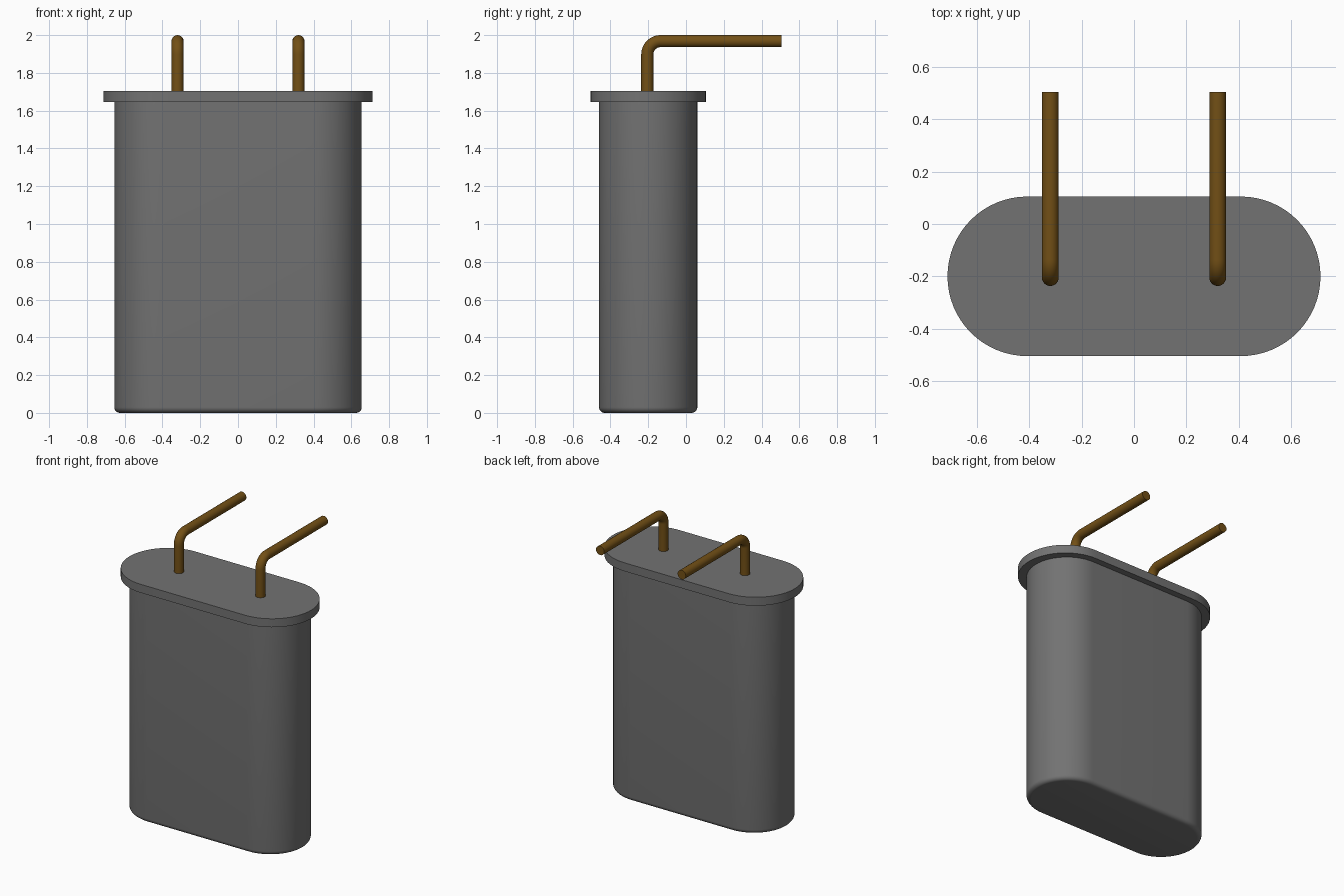
import bpy, bmesh, math
from mathutils import Vector

old = bpy.data.objects.get("Cube")
if old:
    bpy.data.objects.remove(old, do_unlink=True)


def material(name, rgb):
    m = bpy.data.materials.new(name)
    m.use_nodes = True
    m.diffuse_color = (*rgb, 1)
    m.node_tree.nodes["Principled BSDF"].inputs["Base Color"].default_value = (*rgb, 1)
    return m


CASE = material("grey metal", (0.17, 0.17, 0.17))
LEAD = material("dark brass", (0.17, 0.08, 0.008))
CENTRE_Y = -0.20


def build(name, rings, mat):
    """Skin a list of equal-length rings and cap both ends."""
    bm = bmesh.new()
    loops = [[bm.verts.new(p) for p in ring] for ring in rings]
    for a, b in zip(loops, loops[1:]):
        for i in range(len(a)):
            j = (i + 1) % len(a)
            bm.faces.new((a[i], a[j], b[j], b[i]))
    bm.faces.new(loops[0])
    bm.faces.new(loops[-1])
    bmesh.ops.recalc_face_normals(bm, faces=bm.faces)
    mesh = bpy.data.meshes.new(name)
    bm.to_mesh(mesh)
    bm.free()
    mesh.materials.append(mat)
    obj = bpy.data.objects.new(name, mesh)
    bpy.context.collection.objects.link(obj)
    bpy.ops.object.select_all(action="DESELECT")
    obj.select_set(True)
    bpy.context.view_layer.objects.active = obj
    bpy.ops.object.shade_smooth_by_angle(angle=math.radians(35))
    return obj


def stadium(half, radius, z, steps=32):
    """Outline with two straight sides and half-round ends."""
    pts = []
    for sx, start in ((1, -math.pi / 2), (-1, math.pi / 2)):
        for i in range(steps + 1):
            a = start + math.pi * i / steps
            pts.append((sx * half + radius * math.cos(a), CENTRE_Y + radius * math.sin(a), z))
    return pts


# can body with a rounded bottom edge
R, FILLET = 0.26, 0.03
rings = []
for i in range(7):
    a = math.pi / 2 * i / 6
    rings.append(stadium(0.395, R - FILLET * (1 - math.sin(a)), FILLET * (1 - math.cos(a))))
rings.append(stadium(0.395, R, 1.65))
build("can_body", rings, CASE)

# base flange
build("flange", [stadium(0.408, 0.305, 1.645), stadium(0.408, 0.305, 1.705)], CASE)

# bent wire leads
WIRE, BEND, TOP = 0.032, 0.07, 1.968
for side, x in (("left", 0.32), ("right", -0.32)):
    path = [(CENTRE_Y - 0.005, 1.69, 0.0)]
    for i in range(13):
        a = math.pi / 2 * i / 12
        path.append((CENTRE_Y - 0.005 + BEND * (1 - math.cos(a)), TOP - BEND * (1 - math.sin(a)), a))
    path.append((0.505, TOP, math.pi / 2))
    rings = []
    for y, z, a in path:
        across = Vector((0, math.cos(a), -math.sin(a)))
        rings.append([Vector((x, y, z)) + WIRE * (math.cos(t) * Vector((1, 0, 0)) + math.sin(t) * across)
                      for t in (2 * math.pi * k / 24 for k in range(24))])
    build(side + "_lead", rings, LEAD)
